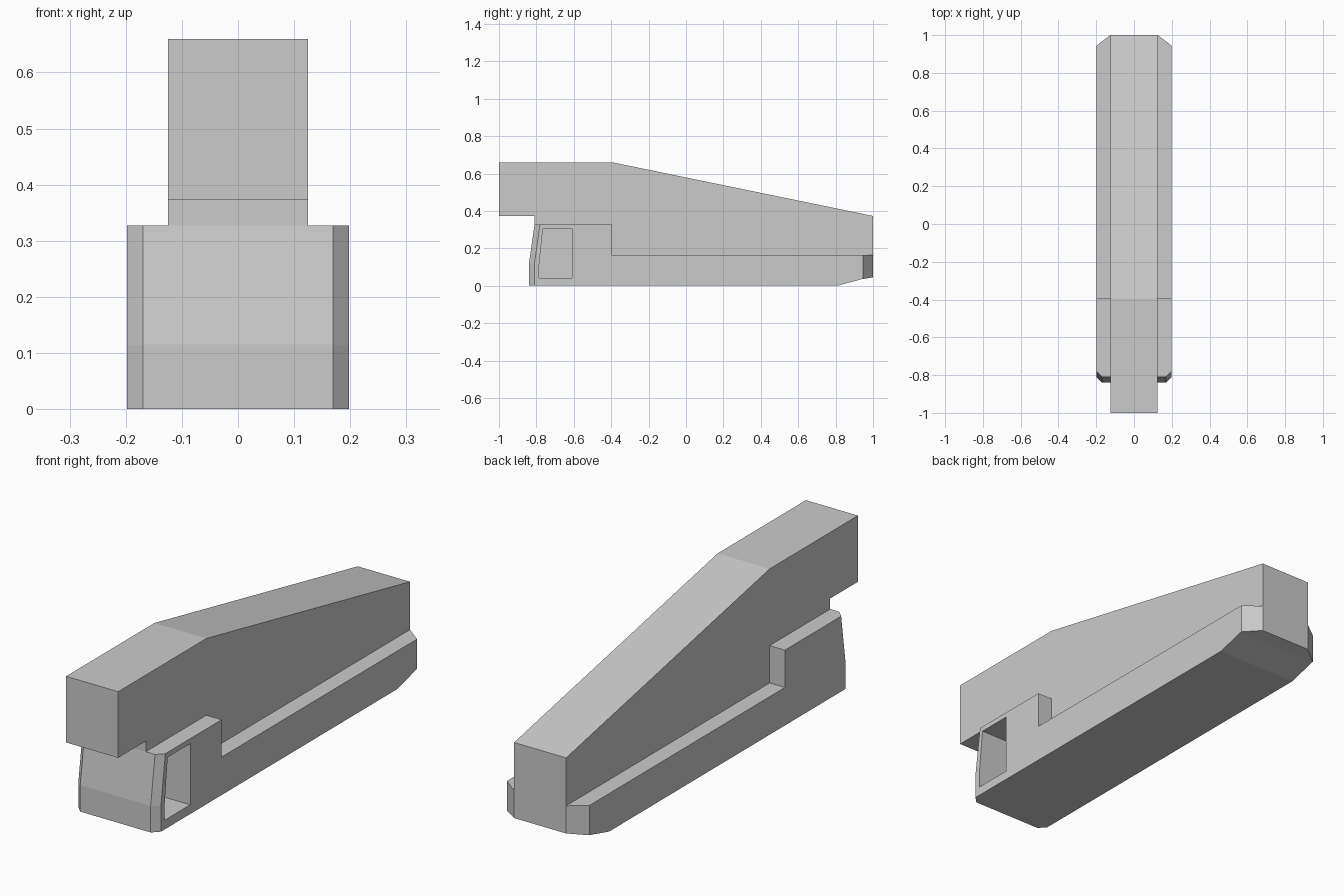
import bpy, bmesh
from mathutils import Vector

cube = bpy.data.objects.get("Cube")
if cube:
    bpy.data.objects.remove(cube, do_unlink=True)

grey = bpy.data.materials.new("plain grey")
grey.use_nodes = True
colour = (0.6, 0.6, 0.6, 1)
grey.diffuse_color = colour
grey.node_tree.nodes["Principled BSDF"].inputs["Base Color"].default_value = colour


def side_profile(name, points, x0, x1, shape=None):
    """Extrude a (y, z) side profile from x0 to x1, then apply an optional shaping step."""
    bm = bmesh.new()
    face = bm.faces.new([bm.verts.new((x0, y, z)) for y, z in points])
    out = bmesh.ops.extrude_face_region(bm, geom=[face])
    new = [v for v in out["geom"] if isinstance(v, bmesh.types.BMVert)]
    bmesh.ops.translate(bm, verts=new, vec=(x1 - x0, 0, 0))
    bmesh.ops.recalc_face_normals(bm, faces=bm.faces)
    if shape:
        shape(bm)
        bmesh.ops.recalc_face_normals(bm, faces=bm.faces)
    mesh = bpy.data.meshes.new(name)
    bm.to_mesh(mesh)
    bm.free()
    mesh.materials.append(grey)
    ob = bpy.data.objects.new(name, mesh)
    bpy.context.collection.objects.link(ob)
    return ob


def chamfer_base(bm):
    # small chamfers on the upright front corners
    front = [e for e in bm.edges
             if all(v.co.y < -0.8 for v in e.verts)
             and abs(e.verts[0].co.z - e.verts[1].co.z) > 0.05]
    bmesh.ops.bevel(bm, geom=front, offset=0.029, segments=1, affect="EDGES")
    # larger cuts across the rear corners
    for side in (-1, 1):
        cut = bmesh.ops.bisect_plane(
            bm, geom=bm.verts[:] + bm.edges[:] + bm.faces[:],
            plane_co=(side * 0.125, 1, 0), plane_no=Vector((side * 0.055, 0.073, 0)),
            clear_outer=True)
        rim = [g for g in cut["geom_cut"] if isinstance(g, bmesh.types.BMEdge)]
        bmesh.ops.contextual_create(bm, geom=rim)


# Base with raised front block
base = side_profile("base", [
    (-0.84, 0), (0.81, 0), (0.94, 0.035), (1, 0.045), (1, 0.165),
    (-0.395, 0.165), (-0.395, 0.327), (-0.81, 0.327), (-0.84, 0.115)],
    -0.198, 0.198, chamfer_base)

# Hollow opening on the left of the front block
cutter = side_profile("pocket_cutter", [
    (-0.61, 0.04), (-0.61, 0.305), (-0.765, 0.305), (-0.785, 0.115), (-0.785, 0.04)],
    -0.16, 0.3)
cutter.hide_render = True
cutter.hide_set(True)
pocket = base.modifiers.new("pocket", "BOOLEAN")
pocket.operation = "DIFFERENCE"
pocket.solver = "EXACT"
pocket.object = cutter

# Upper body with overhanging nose and sloping back
side_profile("upper_body", [
    (-1, 0.373), (-1, 0.66), (-0.395, 0.66), (1, 0.373), (1, 0.165),
    (-0.395, 0.165), (-0.395, 0.327), (-0.81, 0.327), (-0.81, 0.373)],
    -0.125, 0.125)
